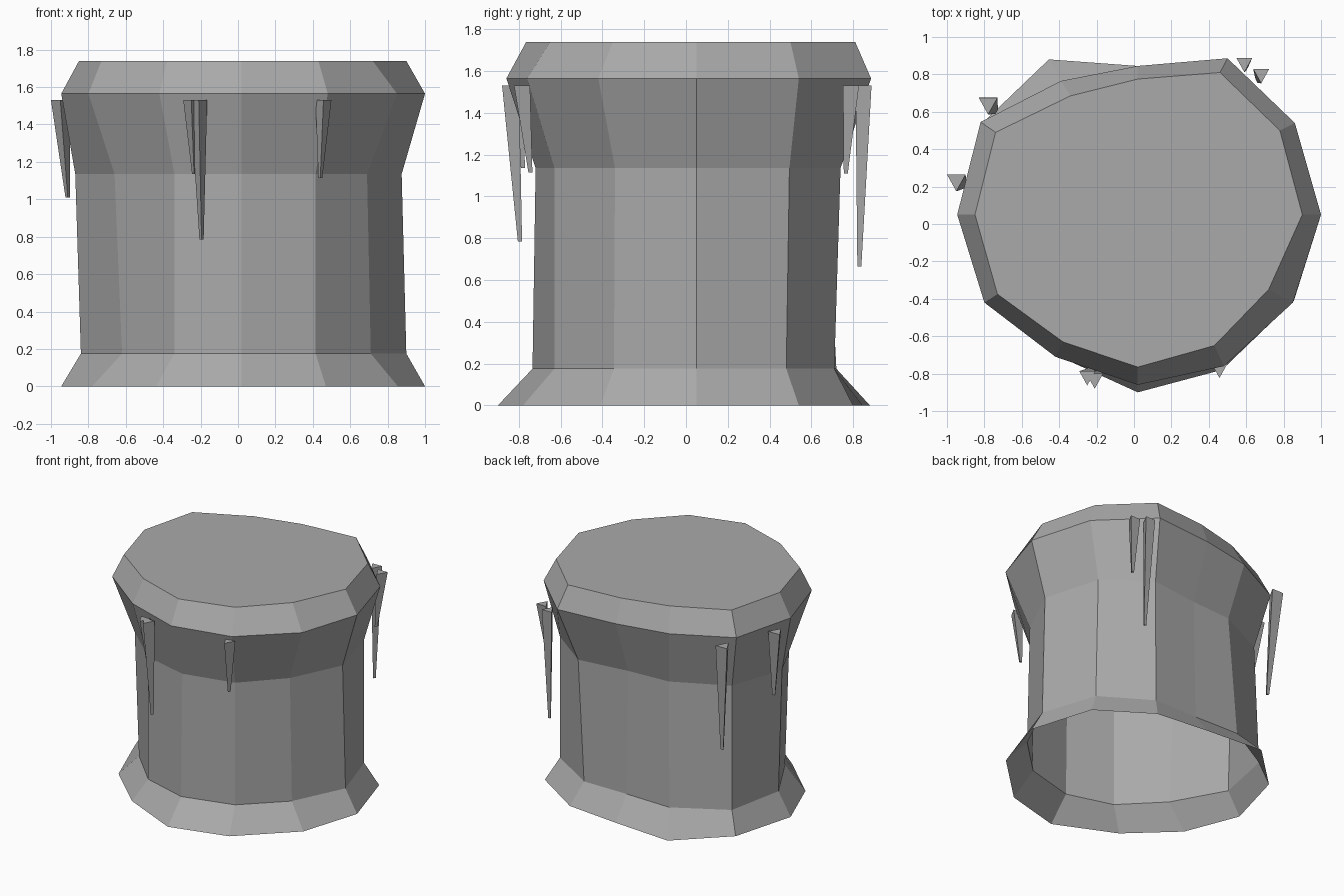
import bpy, bmesh
from mathutils import Vector

cube = bpy.data.objects.get("Cube")
if cube:
    bpy.data.objects.remove(cube, do_unlink=True)

grey = bpy.data.materials.new("stone_grey")
grey.use_nodes = True
COLOUR = (0.4, 0.4, 0.4, 1)
grey.diffuse_color = COLOUR
grey.node_tree.nodes["Principled BSDF"].inputs["Base Color"].default_value = COLOUR


def loft(name, rings, cap_start=False, cap_end=False):
    """Join matching rings of points with flat quads."""
    bm = bmesh.new()
    loops = [[bm.verts.new(p) for p in ring] for ring in rings]
    n = len(loops[0])
    for low, high in zip(loops, loops[1:]):
        for i in range(n):
            j = (i + 1) % n
            bm.faces.new((low[i], low[j], high[j], high[i]))
    if cap_start:
        bm.faces.new(loops[0][::-1])
    if cap_end:
        bm.faces.new(loops[-1])
    mesh = bpy.data.meshes.new(name)
    bm.to_mesh(mesh)
    bm.free()
    mesh.materials.append(grey)
    obj = bpy.data.objects.new(name, mesh)
    bpy.context.collection.objects.link(obj)
    return obj


def ring(z, points):
    return [(x, y, z) for x, y in points]


# Uneven twelve-sided outlines, counter-clockwise from the +x corner
foot = [(1, .05), (.85, .54), (.45, .8), (.02, .845), (-.455, .88), (-.81, .54),
        (-.945, .05), (-.78, -.37), (-.44, -.69), (.02, -.9), (.47, -.78), (.855, -.41)]
waist = [(.9, .05), (.76, .48), (.39, .71), (.02, .71), (-.36, .72), (-.75, .5),
         (-.84, .05), (-.62, -.345), (-.34, -.63), (.02, -.735), (.415, -.63), (.71, -.345)]
neck = [(.875, .05), (.75, .495), (.42, .74), (.02, .69), (-.32, .67), (-.73, .47),
        (-.87, .05), (-.66, -.34), (-.34, -.63), (.02, -.72), (.415, -.63), (.69, -.34)]
rim = [(1, .05), (.86, .54), (.5, .886), (.02, .845), (-.39, .765), (-.82, .545),
       (-.945, .05), (-.8, -.42), (-.42, -.71), (.02, -.86), (.48, -.76), (.85, -.42)]
top = [(.9, .05), (.78, .5), (.46, .81), (.02, .775), (-.34, .685), (-.74, .49),
       (-.85, .05), (-.73, -.375), (-.38, -.63), (.02, -.765), (.43, -.65), (.72, -.35)]

# Hollow trunk, open underneath, with flared foot and bevelled cap
loft("trunk", [ring(0, foot), ring(.175, waist), ring(1.135, neck),
               ring(1.565, rim), ring(1.74, top)], cap_end=True)

# Three-sided hanging spikes: top centre, width, tip position
spikes = [((.59, .85), .085, (.6, .83, .665)),
          ((.68, .79), .085, (.66, .765, 1.11)),
          ((-.78, .63), .1, (-.74, .6, .69)),
          ((-.95, .22), .1, (-.91, .2, 1.01)),
          ((-.25, -.825), .085, (-.235, -.78, 1.135)),
          ((-.21, -.84), .09, (-.195, -.795, .785)),
          ((.457, -.785), .085, (.44, -.745, 1.115))]
for i, (centre, width, tip) in enumerate(spikes):
    corners = [Vector(c) * width for c in ((0, -.45, 0), (.5, .45, 0), (-.5, .45, 0))]
    head = Vector((*centre, 1.53))
    loft(f"hanging_spike_{i + 1}",
         [[Vector(tip) + c * .25 for c in corners], [head + c for c in corners]],
         cap_start=True, cap_end=True)
